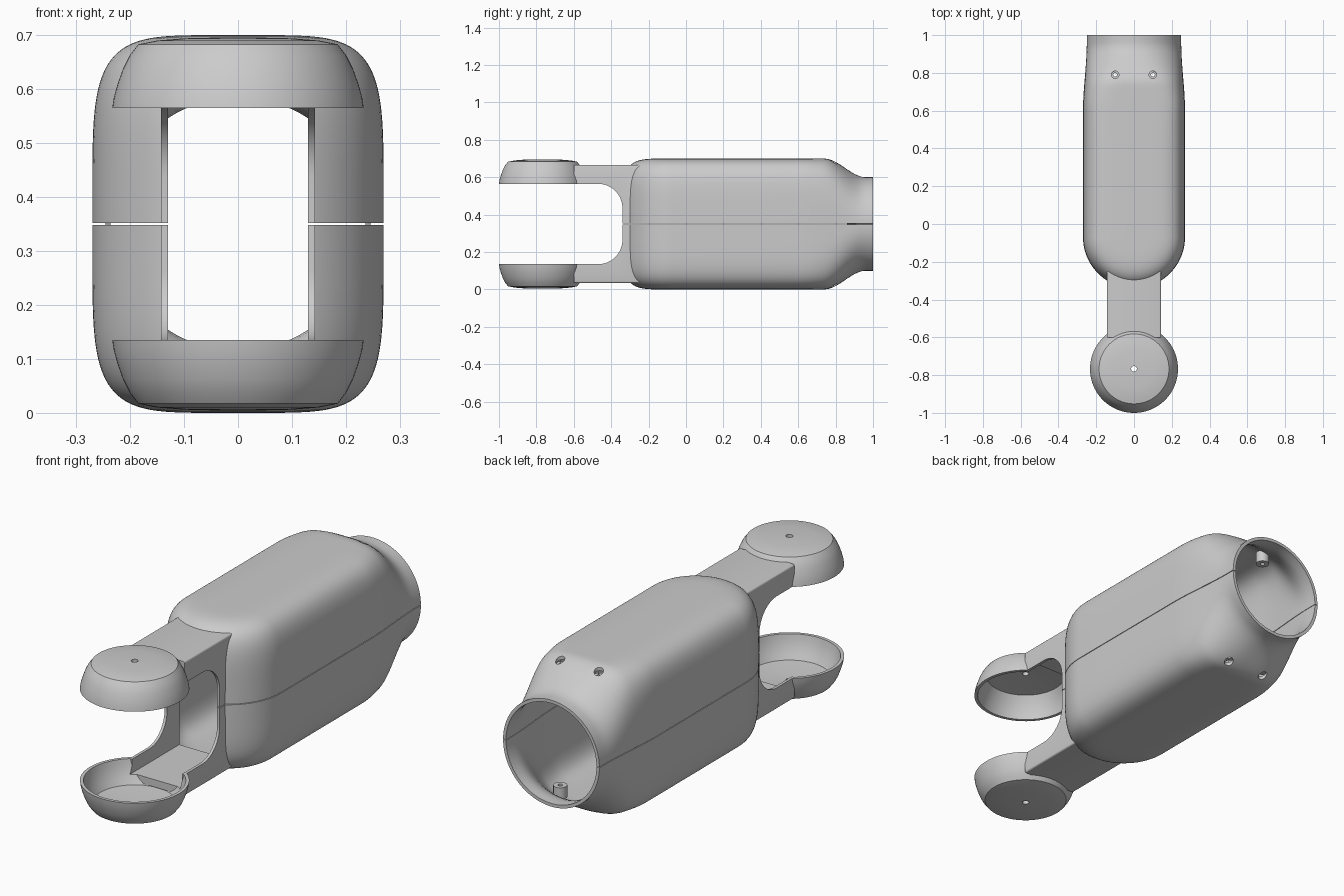
import bpy, bmesh
from math import sin, cos, pi

if "Cube" in bpy.data.objects:
    bpy.data.objects.remove(bpy.data.objects["Cube"])

MID = 0.35      # height of the seam; every part is built above it and mirrored below
GAP = 0.0015    # half of the seam gap


def make(name, bm):
    me = bpy.data.meshes.new(name)
    bm.to_mesh(me)
    bm.free()
    ob = bpy.data.objects.new(name, me)
    bpy.context.collection.objects.link(ob)
    ob.location.z = MID
    return ob


def apply(ob, kind, **props):
    m = ob.modifiers.new(kind, kind)
    for k, v in props.items():
        setattr(m, k, v)
    bpy.context.view_layer.objects.active = ob
    bpy.ops.object.modifier_apply(modifier=m.name)


def cut(ob, cutter):
    cutter.hide_render = True
    bpy.context.view_layer.update()
    apply(ob, 'BOOLEAN', operation='DIFFERENCE', solver='EXACT', object=cutter)
    bpy.data.objects.remove(cutter)


def finish(ob, angle=35):
    apply(ob, 'MIRROR', use_axis=(False, False, True), use_mirror_merge=False)
    bpy.ops.object.select_all(action='DESELECT')
    ob.select_set(True)
    bpy.ops.object.shade_smooth_by_angle(angle=angle * pi / 180)


def box(x0, x1, y0, y1, z0, z1):
    bm = bmesh.new()
    bmesh.ops.create_cube(bm, size=1)
    for v in bm.verts:
        v.co.x = x1 if v.co.x > 0 else x0
        v.co.y = y1 if v.co.y > 0 else y0
        v.co.z = z1 if v.co.z > 0 else z0
    return make("cutter", bm)


def revolve(name, profile, cx, cy, n=64):
    """Closed (radius, height) profile turned about a vertical axis."""
    bm = bmesh.new()
    rings = [[bm.verts.new((cx + r * cos(2 * pi * i / n), cy + r * sin(2 * pi * i / n), z))
              for r, z in profile] for i in range(n)]
    k = len(profile)
    for i in range(n):
        a, b = rings[i], rings[(i + 1) % n]
        for j in range(k):
            bm.faces.new((a[j], b[j], b[(j + 1) % k], a[(j + 1) % k]))
    bmesh.ops.recalc_face_normals(bm, faces=bm.faces)
    return make(name, bm)


def smooth(y, a, b):
    t = min(max((y - a) / (b - a), 0), 1)
    return t * t * (3 - 2 * t)


def section(y, n=28):
    """Quarter section (x, z) from seam to crown: boxy body, round neck."""
    s = smooth(y, 0.6, 0.96)
    w, h = 0.27 - 0.02 * s, 0.35 - 0.10 * smooth(y, 0.74, 0.96)
    p = 2 / (5 - 3 * s)
    pts = [(w * abs(cos(j * pi / 2 / n)) ** p, max(h * sin(j * pi / 2 / n) ** p, GAP))
           for j in range(n)]
    return pts + [(0, h)]


# main shell: section swept down one side, round the nose and back up the other
CY = -0.07
ys = [1 - 0.02 * i for i in range(21)] + [0.45, 0.25, 0.1]
bm = bmesh.new()
rows = [[bm.verts.new((x, y, z)) for x, z in section(y)] for y in ys]
for i in range(41):
    a = pi * i / 40
    rows.append([bm.verts.new((r * cos(a), CY - r * sin(a), z)) for r, z in section(CY)])
rows += [[bm.verts.new((-x, y, z)) for x, z in section(y)] for y in reversed(ys)]
for a, b in zip(rows, rows[1:]):
    for j in range(len(a) - 1):
        bm.faces.new((a[j], a[j + 1], b[j + 1], b[j]))
bmesh.ops.remove_doubles(bm, verts=bm.verts, dist=1e-5)
shell = make("main_shell", bm)
apply(shell, 'SOLIDIFY', thickness=0.015, offset=-1)
cut(shell, box(-0.13, 0.13, -0.5, -0.15, -0.1, 0.28))    # front opening
for x in (-0.1, 0.1):                                   # screw holes in the neck
    cut(shell, revolve("cutter", [(0.001, 0.2), (0.02, 0.2), (0.02, 0.5), (0.001, 0.5)], x, 0.79, 24))
finish(shell)

# screw posts inside the neck
for side, x in (("left", -0.1), ("right", 0.1)):
    finish(revolve("screw_post_" + side,
                   [(0.01, 0.255), (0.03, 0.255), (0.03, 0.31), (0.01, 0.31)], x, 0.79, 32))

# fork arms: filleted side profile extruded across, then hollowed to a channel
prof = [(-0.25, GAP), (-0.25, 0.315), (-0.6, 0.315), (-0.6, 0.215)]
prof += [(-0.47 + 0.13 * sin(i * pi / 24), 0.085 + 0.13 * cos(i * pi / 24)) for i in range(13)]
prof += [(-0.34, GAP)]
bm = bmesh.new()
f = bm.faces.new([bm.verts.new((-0.143, y, z)) for y, z in prof])
ext = bmesh.ops.extrude_face_region(bm, geom=[f])
for v in ext['geom']:
    if isinstance(v, bmesh.types.BMVert):
        v.co.x = 0.143
bmesh.ops.recalc_face_normals(bm, faces=bm.faces)
top = [e for e in bm.edges if all(abs(v.co.z - 0.315) < 1e-4 for v in e.verts)
       and abs(e.verts[0].co.x - e.verts[1].co.x) < 1e-4]
bmesh.ops.bevel(bm, geom=top, offset=0.008, segments=3, affect='EDGES', profile=0.5)
arms = make("fork_arms", bm)
cut(arms, box(-0.13, 0.13, -0.8, 0, -0.1, 0.28))
finish(arms)

# end cups: domed hollow discs with a centre hole, notched where the arm enters
cup = revolve("end_cups", [
    (0.015, 0.346), (0.1, 0.344), (0.15, 0.34), (0.185, 0.333),
    (0.201, 0.312), (0.213, 0.288), (0.223, 0.26), (0.23, 0.235), (0.233, 0.215),
    (0.218, 0.215), (0.213, 0.24), (0.204, 0.268), (0.192, 0.295), (0.178, 0.32),
    (0.1, 0.327), (0.015, 0.33)], 0, -0.767, 96)
cut(cup, box(-0.13, 0.13, -0.65, -0.45, 0.1, 0.28))
finish(cup, 30)
